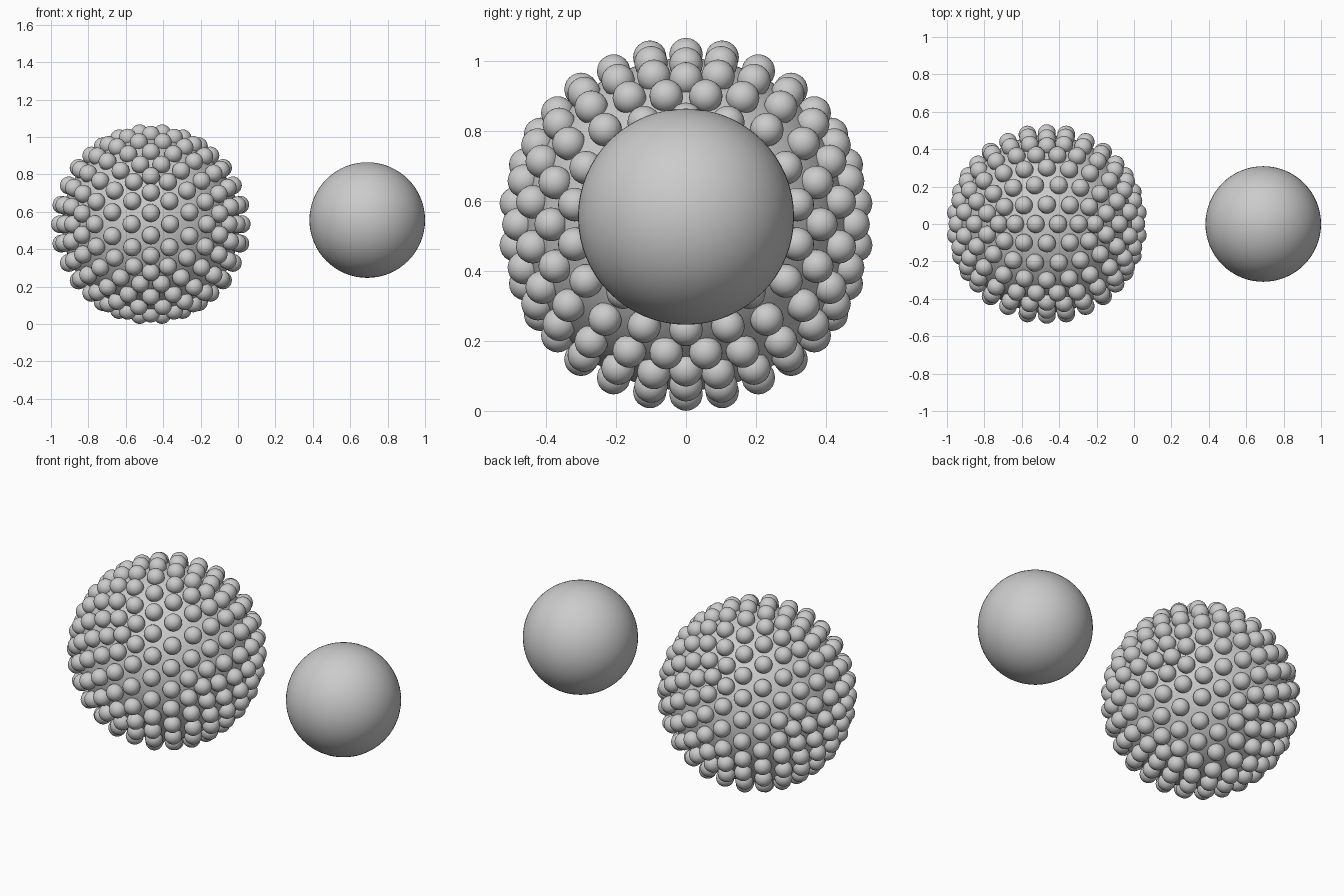
import bpy, bmesh
from itertools import combinations
from mathutils import Vector, Matrix

if "Cube" in bpy.data.objects:
    bpy.data.objects.remove(bpy.data.objects["Cube"])

SHELL_CENTRE = Vector((-0.466, 0, 0.534))
BEAD_ORBIT = 0.489
BEAD_RADIUS = 0.048
FREQ = 5  # subdivisions along each icosahedron edge


def finish(bm, name, location):
    for f in bm.faces:
        f.smooth = True
    mesh = bpy.data.meshes.new(name)
    bm.to_mesh(mesh)
    bm.free()
    obj = bpy.data.objects.new(name, mesh)
    obj.location = location
    bpy.context.collection.objects.link(obj)
    return obj


def ball(name, radius, location):
    bm = bmesh.new()
    bmesh.ops.create_uvsphere(bm, u_segments=64, v_segments=32, radius=radius)
    return finish(bm, name, location)


def geodesic_points(freq):
    """Unit directions of an icosahedron whose faces are split freq times."""
    phi = (1 + 5 ** 0.5) / 2
    corners = []
    for a in (-1, 1):
        for b in (-phi, phi):
            corners += [Vector((0, b, a)), Vector((a, 0, b)), Vector((b, a, 0))]
    points = {}
    for tri in combinations(corners, 3):
        if any((p - q).length > 2.01 for p, q in combinations(tri, 2)):
            continue
        for i in range(freq + 1):
            for j in range(freq + 1 - i):
                k = freq - i - j
                p = (tri[0] * i + tri[1] * j + tri[2] * k).normalized()
                points[tuple(round(c, 3) for c in p)] = p
    return list(points.values())


# Core of the beaded ball
ball("beaded_ball_core", 0.475, SHELL_CENTRE)

# Beads spread over the core in a geodesic pattern
bm = bmesh.new()
for p in geodesic_points(FREQ):
    bmesh.ops.create_icosphere(bm, subdivisions=3, radius=BEAD_RADIUS,
                               matrix=Matrix.Translation(p * BEAD_ORBIT))
finish(bm, "surface_beads", SHELL_CENTRE)

# Separate plain ball
ball("plain_ball", 0.309, (0.691, 0, 0.556))
